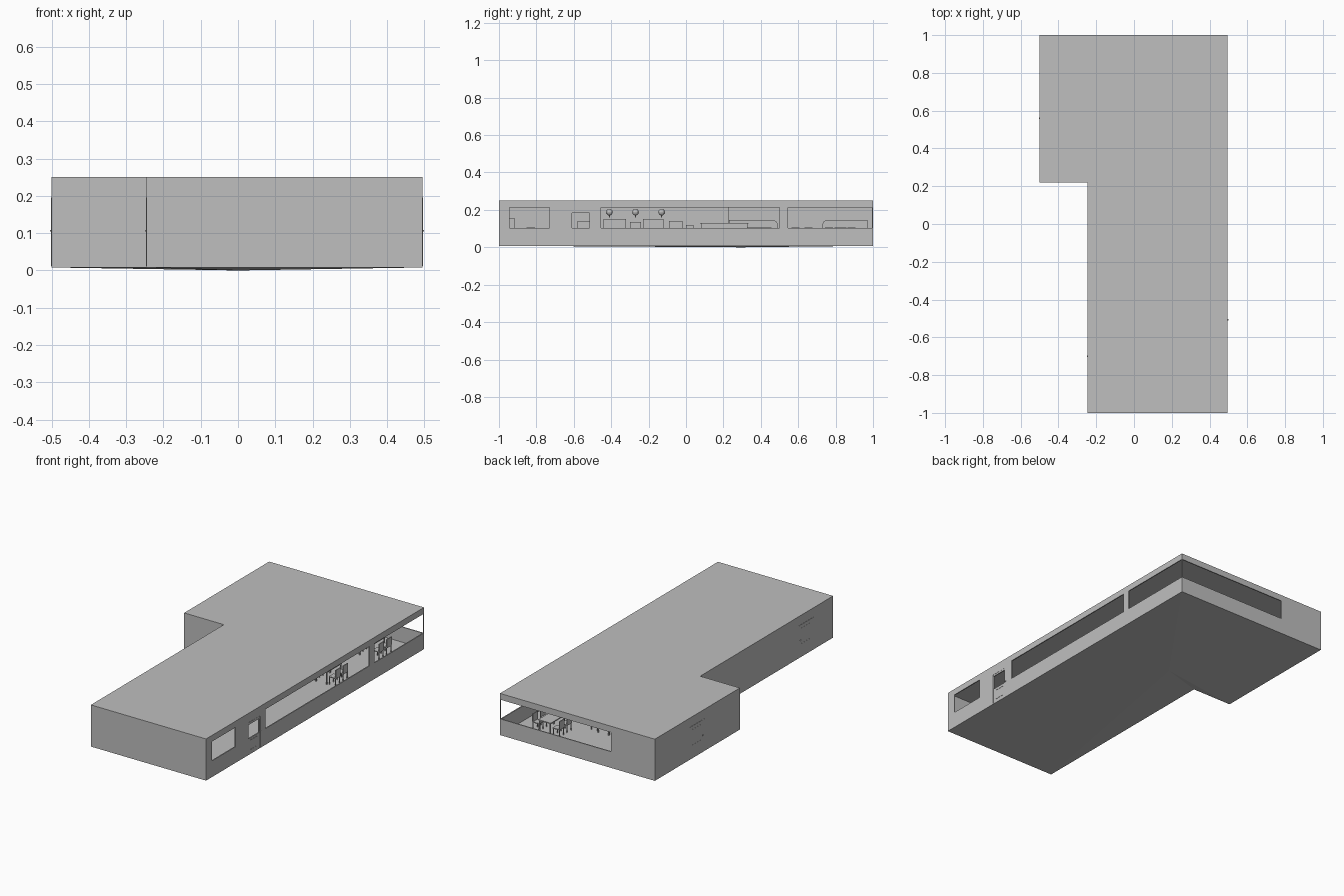
import bpy, bmesh, math
from mathutils import Vector

if "Cube" in bpy.data.objects:
    bpy.data.objects.remove(bpy.data.objects["Cube"])

grey = bpy.data.materials.new("plain_grey")
grey.diffuse_color = (0.52, 0.52, 0.52, 1)
grey.use_nodes = True
grey.node_tree.nodes["Principled BSDF"].inputs["Base Color"].default_value = grey.diffuse_color


def finish(name, bm):
    bmesh.ops.recalc_face_normals(bm, faces=bm.faces)
    me = bpy.data.meshes.new(name)
    bm.to_mesh(me)
    bm.free()
    ob = bpy.data.objects.new(name, me)
    bpy.context.collection.objects.link(ob)
    me.materials.append(grey)
    return ob


def add_box(bm, x0, x1, y0, y1, z0, z1):
    vs = bmesh.ops.create_cube(bm, size=1)["verts"]
    for v in vs:
        v.co = Vector(((x0 + x1) / 2 + v.co.x * (x1 - x0),
                       (y0 + y1) / 2 + v.co.y * (y1 - y0),
                       (z0 + z1) / 2 + v.co.z * (z1 - z0)))


def boxes(name, *dims):
    bm = bmesh.new()
    for d in dims:
        add_box(bm, *d)
    return finish(name, bm)


def prism(name, pts, offset):
    bm = bmesh.new()
    f = bm.faces.new([bm.verts.new(p) for p in pts])
    ext = bmesh.ops.extrude_face_region(bm, geom=[f], use_keep_orig=True)
    for v in ext["geom"]:
        if isinstance(v, bmesh.types.BMVert):
            v.co += Vector(offset)
    return finish(name, bm)


def cut(target, cutter):
    cutter.hide_render = True
    m = target.modifiers.new("cut", "BOOLEAN")
    m.operation, m.solver, m.object = "DIFFERENCE", "EXACT", cutter
    bpy.context.view_layer.objects.active = target
    bpy.ops.object.modifier_apply(modifier=m.name)
    bpy.data.objects.remove(cutter)


# L-shaped footprint, inset by t
def outline(t, z):
    return [(-0.245 + t, -1 + t, z), (0.495 - t, -1 + t, z), (0.495 - t, 1 - t, z),
            (-0.5 + t, 1 - t, z), (-0.5 + t, 0.22 + t, z), (-0.245 + t, 0.22 + t, z)]


# Hollow building shell
T = 0.006
shell = prism("building_shell", outline(0, 0.008), (0, 0, 0.242))
cut(shell, prism("room_cutter", outline(T, 0.014), (0, 0, 0.23)))

# Window openings; the last two leave a thin corner post
S0, S1 = 0.102, 0.214
for x0, x1, y0, y1, z0, z1 in [
        (0.47, 0.52, -0.945, -0.73, S0, S1),
        (0.47, 0.52, -0.61, -0.515, S0, 0.182),
        (0.47, 0.52, -0.455, 0.50, S0, S1),
        (0.47, 0.52, 0.545, 0.9955, S0, S1),
        (-0.217, 0.4905, 0.97, 1.02, S0, S1)]:
    cut(shell, boxes("window_cutter", (x0, x1, y0, y1, z0, z1)))

# Shallow underside, lowest near the middle
bm = bmesh.new()
rim = [bm.verts.new(p) for p in outline(0, 0.008)]
tip = bm.verts.new((0, 0.3, 0))
for i in range(6):
    bm.faces.new((rim[i], tip, rim[(i + 1) % 6]))
bmesh.ops.recalc_face_normals(bm, faces=bm.faces)
underside = finish("underside", bm)
if sum(p.normal.z for p in underside.data.polygons) > 0:
    underside.data.flip_normals()


# Doors: thin frame strips, panel and handle on a wall plane
def door(name, x, side, y0, y1, handle_y, glazed):
    def strip(d, a, b, c, e):
        return (min(x, x + side * d), max(x, x + side * d), a, b, c, e)
    w = 0.004
    parts = [strip(0.0012, y0 - w, y0, 0.012, 0.196), strip(0.0012, y1, y1 + w, 0.012, 0.196),
             strip(0.0012, y0, y1, 0.192, 0.196),
             strip(0.004, handle_y - 0.004, handle_y + 0.004, 0.104, 0.109)]
    if glazed:
        parts += [strip(0.0012, y0 + 0.02, y1 - 0.02, 0.03, 0.034),
                  strip(0.0012, y0 + 0.02, y1 - 0.02, 0.085, 0.089)]
    else:
        parts += [strip(0.0008, y0 + 0.02, y1 - 0.02, z, z + 0.055) for z in (0.03, 0.12)]
    boxes(name, *parts)


door("side_door", 0.495, 1, -0.612, -0.503, -0.507, True)
door("rear_left_door", -0.5, -1, 0.55, 0.68, 0.56, False)
door("front_left_door", -0.245, -1, -0.815, -0.69, -0.70, False)


# Wall benches with one rounded upper corner
def bench(name, y0, y1, round_high):
    r, top = 0.025, 0.145
    pts = [(0, 0.014), (1, 0.014), (1, top)]
    prof = [(y0, 0.014), (y1, 0.014)]
    for i in range(7):
        a = i * math.pi / 12
        prof.append((y1 - r + r * math.cos(a), top - r + r * math.sin(a)))
    prof.append((y0, top))
    if not round_high:
        prof = [(y0 + y1 - y, z) for y, z in prof]
    prism(name + "_back", [(-0.49, y, z) for y, z in prof], (0.025, 0, 0))
    boxes(name + "_seat", (-0.465, -0.40, y0 + 0.01, y1 - 0.01, 0.014, 0.06))


bench("bench_near", 0.23, 0.49, True)
bench("bench_far", 0.73, 0.97, False)


# Tables and chairs
def table(name, x, y, sx, sy):
    legs = [(x + i * (sx - 0.006) - 0.003, x + i * (sx - 0.006) + 0.003,
             y + j * (sy - 0.006) - 0.003, y + j * (sy - 0.006) + 0.003, 0.014, 0.084)
            for i in (-1, 1) for j in (-1, 1)]
    boxes(name, (x - sx, x + sx, y - sy, y + sy, 0.084, 0.09), *legs)


def chair(name, x, y, d):
    legs = [(x + i * 0.019 - 0.002, x + i * 0.019 + 0.002,
             y + j * 0.019 - 0.002, y + j * 0.019 + 0.002, 0.014, 0.055)
            for i in (-1, 1) for j in (-1, 1)]
    back = sorted((x + d * 0.018, x + d * 0.023))
    boxes(name, (x - 0.022, x + 0.022, y - 0.022, y + 0.022, 0.055, 0.06),
          (*back, y - 0.022, y + 0.022, 0.06, 0.106), *legs)


for n, (tx, ty) in enumerate([(-0.31, 0.36), (-0.31, 0.85), (0.05, 0.62), (0.3, 0.8), (0.3, 0.4)]):
    table(f"table_{n}", tx, ty, 0.04, 0.07)
    for s in (-1, 1):
        for j in (-1, 1):
            if tx > -0.3 or s > 0:
                chair(f"chair_{n}_{s}_{j}", tx + s * 0.065, ty + j * 0.035, s)

# Service counter
boxes("counter", (-0.02, 0.05, 0.08, 0.33, 0.014, 0.126), (-0.03, 0.06, 0.075, 0.335, 0.126, 0.131))

# Sideboard with equipment along the left wall
boxes("sideboard", (-0.235, -0.16, -0.45, 0.05, 0.014, 0.10))
for i, (y0, y1, h) in enumerate([(-0.44, -0.32, 0.15), (-0.30, -0.24, 0.135),
                                 (-0.23, -0.12, 0.15), (-0.09, -0.02, 0.14), (0, 0.04, 0.12)]):
    boxes(f"appliance_{i}", (-0.225, -0.175, y0, y1, 0.10, h),
          (-0.175, -0.171, y0 + 0.01, y1 - 0.01, 0.11, h - 0.008))

# Round wall lamps above the sideboard
for i, y in enumerate((-0.41, -0.27, -0.13)):
    bm = bmesh.new()
    vs = bmesh.ops.create_uvsphere(bm, u_segments=12, v_segments=8, radius=0.018)["verts"]
    for v in vs:
        v.co += Vector((-0.205, y, 0.188))
    add_box(bm, -0.239, -0.203, y - 0.003, y + 0.003, 0.158, 0.172)
    finish(f"lamp_{i}", bm)

# Front room desk and cabinet
table("desk", 0.2, -0.83, 0.06, 0.1)
boxes("cabinet", (0.1, 0.2, -0.99, -0.915, 0.014, 0.155))
chair("desk_chair", 0.11, -0.83, -1)
boxes("entry_shelf", (-0.235, -0.18, -0.58, -0.51, 0.014, 0.14))
